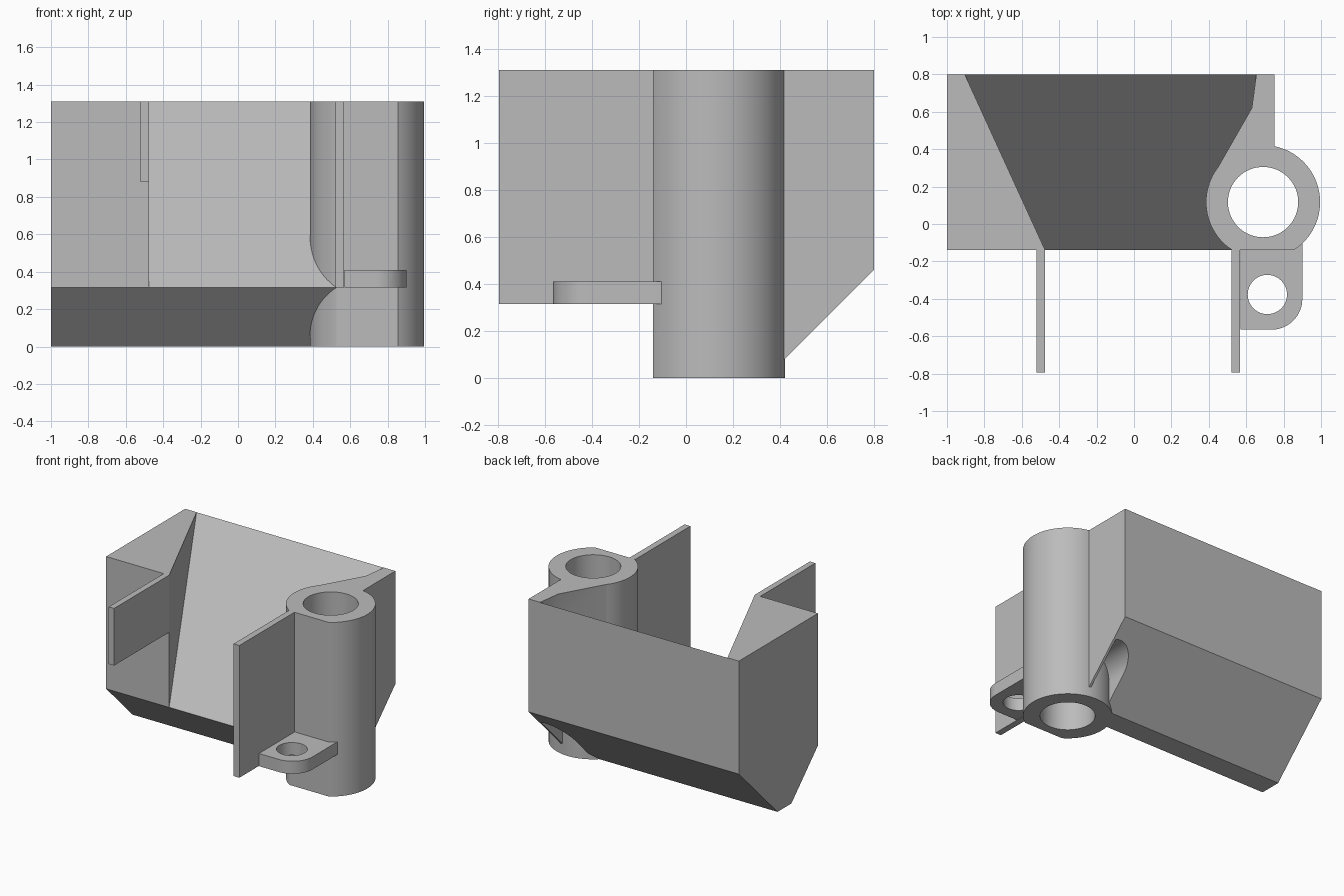
import bpy, bmesh
from math import cos, sin, radians
from mathutils import Vector

if "Cube" in bpy.data.objects:
    bpy.data.objects.remove(bpy.data.objects["Cube"])

TOP, FRONT, LIP = 1.31, -0.14, 0.315
BORE = (0.69, 0.117)

grey = bpy.data.materials.new("plain grey")
grey.use_nodes = True
grey.diffuse_color = (0.5, 0.5, 0.5, 1)
grey.node_tree.nodes["Principled BSDF"].inputs["Base Color"].default_value = (0.5, 0.5, 0.5, 1)


def arc(centre, r, start, end, steps):
    angles = [radians(start + (end - start) * i / steps) for i in range(steps + 1)]
    return [(centre[0] + r * cos(a), centre[1] + r * sin(a)) for a in angles]


def circle(centre, r, steps=64):
    return arc(centre, r, 0, 360, steps)[:-1]


def prism(name, outline, low, high, axis="z", floor=None):
    """Extrude an outline along an axis; floor(y) can slope the lower end."""
    place = {"x": lambda p, h: (h, p[0], p[1]),
             "y": lambda p, h: (p[0], h, p[1]),
             "z": lambda p, h: (p[0], p[1], h)}[axis]
    bm = bmesh.new()
    bottom = [bm.verts.new(place(p, floor(p[1]) if floor else low)) for p in outline]
    top = [bm.verts.new(place(p, high)) for p in outline]
    bm.faces.new(bottom)
    bm.faces.new(top)
    for i in range(len(outline)):
        j = (i + 1) % len(outline)
        bm.faces.new((bottom[i], bottom[j], top[j], top[i]))
    bmesh.ops.recalc_face_normals(bm, faces=bm.faces)
    mesh = bpy.data.meshes.new(name)
    bm.to_mesh(mesh)
    bm.free()
    mesh.materials.append(grey)
    obj = bpy.data.objects.new(name, mesh)
    bpy.context.collection.objects.link(obj)
    return obj


def box(name, x0, x1, y0, y1, z0, z1):
    return prism(name, [(x0, y0), (x1, y0), (x1, y1), (x0, y1)], z0, z1)


def activate(obj):
    bpy.ops.object.select_all(action="DESELECT")
    obj.select_set(True)
    bpy.context.view_layer.objects.active = obj


def cut(obj, cutter):
    cutter.hide_render = True
    mod = obj.modifiers.new("cut", "BOOLEAN")
    mod.operation, mod.solver, mod.object = "DIFFERENCE", "EXACT", cutter
    activate(obj)
    bpy.ops.object.modifier_apply(modifier=mod.name)
    bpy.data.objects.remove(cutter)


# Chute body: side profile with chamfered underside
profile = [(FRONT, LIP), (0.175, 0), (0.34, 0), (0.8, 0.46), (0.8, TOP), (FRONT, TOP)]
body = prism("chute_body", profile, -1, 0.75, "x")

# Tapering hollow with a floor that rises to the back edge
hollow = [(-0.402, -0.3), (-0.475, FRONT), (-0.914, 0.82), (0.657, 0.82), (0.63, 0.62),
          (0.43, 0.27), BORE, (BORE[0], -0.3)]
cut(body, prism("hollow_cutter", hollow, 0, 1.6,
                floor=lambda y: LIP + 0.001 + (y - FRONT) * (TOP - LIP - 0.002) / 0.94))

# Arched pocket in the rear chamfer, behind the tube
pocket = [(0.733, -0.1), (0.733, 0.338)] + arc((0.695, 0.195), 0.15, 76, 180, 20) + [(0.545, -0.1)]
cut(body, prism("pocket_cutter", pocket, 0.2, 0.9, "y"))
cut(body, prism("clearance_cutter", circle(BORE, 0.25), -0.1, 1.5))

# Vertical tube with a flat front
tube = prism("pivot_tube", arc(BORE, 0.305, -57.4, 237.4, 72), 0, TOP)
cut(tube, prism("bore_cutter", circle(BORE, 0.188), -0.1, 1.5))

# Mounting tab with one rounded corner and a hole
tab_outline = ([(0.57, -0.565)] + arc((0.735, -0.4), 0.165, -90, 0, 16)
               + [(0.9, -0.105), (0.57, -0.105)])
tab = prism("mounting_tab", tab_outline, LIP, 0.41)
cut(tab, prism("tab_hole_cutter", circle((0.713, -0.377), 0.105, 48), 0.2, 0.6))

# Front guide plates
box("right_guide_plate", -0.52, -0.475, -0.795, FRONT, 0.88, TOP)
box("left_guide_plate", 0.52, 0.568, -0.795, FRONT, LIP, TOP)

for part in (tube, tab, body):
    activate(part)
    bpy.ops.object.shade_smooth_by_angle(angle=radians(25))
